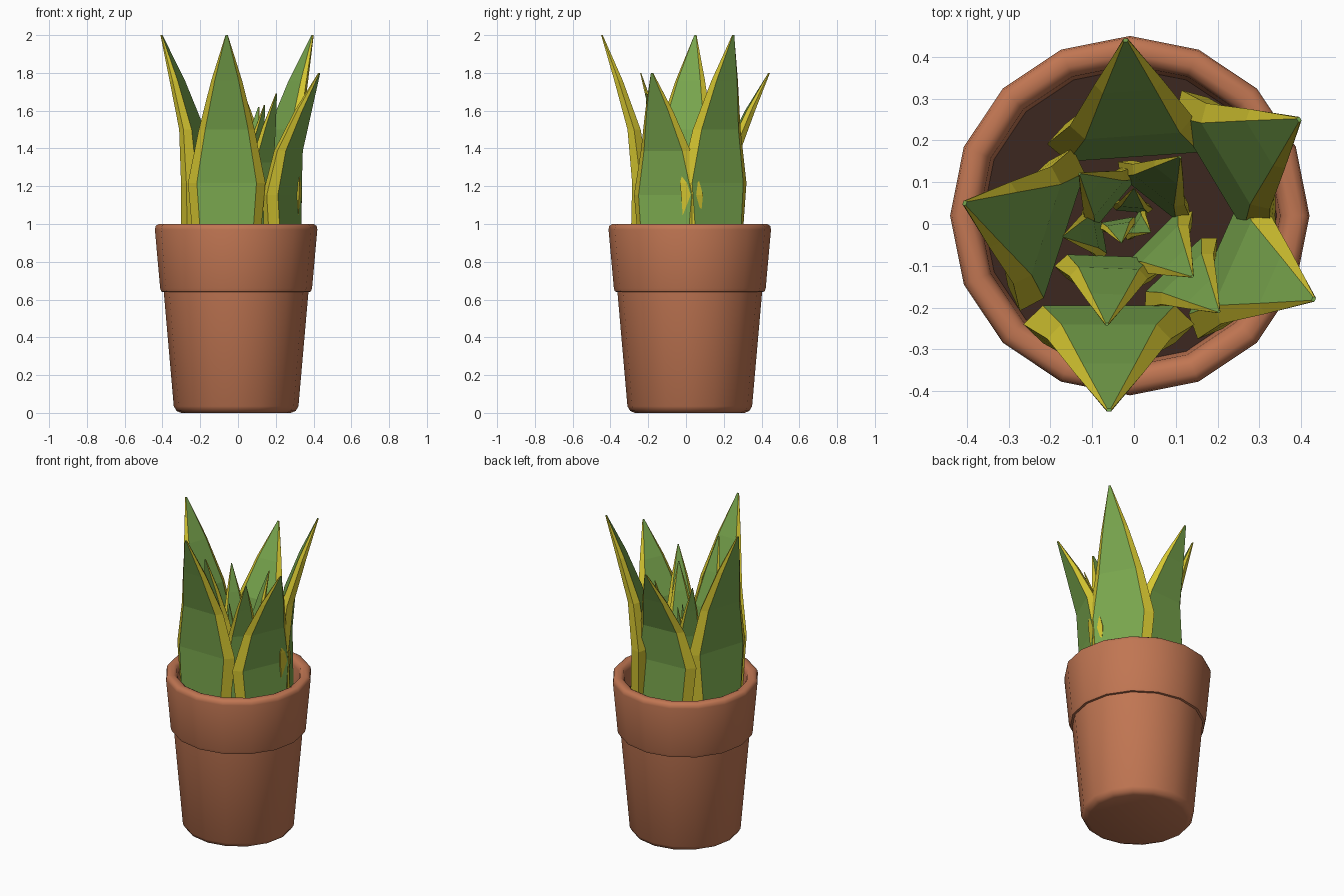
import bpy, bmesh, math
from mathutils import Vector

if "Cube" in bpy.data.objects:
    bpy.data.objects.remove(bpy.data.objects["Cube"])


def material(name, rgb):
    m = bpy.data.materials.new(name)
    m.diffuse_color = (*rgb, 1)
    m.use_nodes = True
    m.node_tree.nodes["Principled BSDF"].inputs["Base Color"].default_value = m.diffuse_color
    return m


CLAY = material("clay", (0.53, 0.18, 0.085))
SOIL = material("soil", (0.045, 0.02, 0.014))
GREEN = material("leaf_green", (0.19, 0.38, 0.075))
YELLOW = material("leaf_yellow", (0.66, 0.56, 0.03))
SOIL_Z = 0.86


def finish(name, bm, mats):
    bmesh.ops.recalc_face_normals(bm, faces=bm.faces)
    me = bpy.data.meshes.new(name)
    bm.to_mesh(me)
    bm.free()
    for m in mats:
        me.materials.append(m)
    ob = bpy.data.objects.new(name, me)
    bpy.context.collection.objects.link(ob)
    return ob


def loft(bm, rings):
    """Bridge rings of equal point count; yields (side index, face)."""
    rows = [[bm.verts.new(p) for p in r] for r in rings]
    n = len(rows[0])
    sides = []
    for a, b in zip(rows, rows[1:]):
        for i in range(n):
            j = (i + 1) % n
            sides.append((i, bm.faces.new((a[i], a[j], b[j], b[i]))))
    bm.faces.new(rows[0])
    bm.faces.new(rows[-1])
    return sides


def circle(r, z, n=16, cx=-0.01, cy=0.02):
    return [(cx + r * math.cos(2 * math.pi * i / n),
             cy + r * math.sin(2 * math.pi * i / n), z) for i in range(n)]


def smooth(ob):
    bpy.ops.object.select_all(action='DESELECT')
    ob.select_set(True)
    bpy.context.view_layer.objects.active = ob
    bpy.ops.object.shade_smooth_by_angle(angle=math.radians(50))


# Pot: turned outline from the base, over the rim and down to the soil
outline = [(0.29, 0.0), (0.315, 0.01), (0.33, 0.035), (0.383, 0.64),
           (0.396, 0.642), (0.402, 0.66), (0.43, 0.97), (0.426, 0.99),
           (0.41, 1.0), (0.385, 1.0), (0.368, 0.99), (0.36, 0.965),
           (0.35, SOIL_Z - 0.02)]
bm = bmesh.new()
loft(bm, [circle(r, z) for r, z in outline])
smooth(finish("pot", bm, [CLAY]))

# Soil
bm = bmesh.new()
loft(bm, [circle(0.35, SOIL_Z - 0.015), circle(0.352, SOIL_Z)])
finish("soil", bm, [SOIL])

# Leaf rings: height, outward lean, half width, half thickness (fractions)
RINGS = [(0.0, 0.02, 0.84, 0.24), (0.32, 0.0, 1.0, 0.22),
         (0.565, 0.17, 0.72, 0.17), (0.79, 0.57, 0.40, 0.11),
         (1.0, 1.0, 0.03, 0.02)]


def leaf(name, tip, angle, lean, half):
    """Six-sided blade: green inner and outer faces, yellow edges."""
    out = Vector((math.cos(math.radians(angle)), math.sin(math.radians(angle)), 0))
    side = Vector((-out.y, out.x, 0))
    foot = Vector((tip[0], tip[1], 0)) - out * lean
    base = SOIL_Z - 0.01
    rings = []
    for h, l, w, t in RINGS:
        c = foot + out * (lean * l)
        c.z = base + h * (tip[2] - base)
        w, t = w * half, t * half
        rings.append([c + side * (a * w) + out * (b * t) for a, b in
                      ((-0.77, 1), (0.77, 1), (1, 0), (0.77, -1), (-0.77, -1), (-1, 0))])
    bm = bmesh.new()
    for i, f in loft(bm, rings):
        f.material_index = 0 if i in (0, 3) else 1
    finish(name, bm, [GREEN, YELLOW])


# Outer leaves, then the smaller inner rosette: tip, facing, lean, half width
LEAVES = [
    ((-0.06, -0.445, 2.0), -90, 0.205, 0.205),
    ((-0.405, 0.05, 2.0), 162, 0.205, 0.205),
    ((0.395, 0.25, 2.0), 31, 0.205, 0.205),
    ((-0.02, 0.44, 1.8), 94, 0.235, 0.205),
    ((0.43, -0.18, 1.8), -24, 0.215, 0.20),
    ((-0.065, -0.24, 1.8), -92, 0.135, 0.13),
    ((0.203, -0.21, 1.69), -46, 0.13, 0.12),
    ((0.14, -0.125, 1.63), -45, 0.11, 0.11),
    ((0.11, 0.16, 1.62), 52, 0.10, 0.11),
    ((-0.13, 0.12, 1.62), 140, 0.09, 0.10),
    ((-0.17, -0.03, 1.5), 190, 0.08, 0.075),
    ((-0.03, -0.045, 1.45), -80, 0.045, 0.05),
    ((0.0, 0.085, 1.45), 85, 0.045, 0.05),
    ((0.04, -0.02, 1.42), -30, 0.04, 0.045),
]
for k, (tip, ang, lean, half) in enumerate(LEAVES):
    leaf(f"{'outer' if k < 5 else 'inner'}_leaf_{k + 1}", tip, ang, lean, half)
